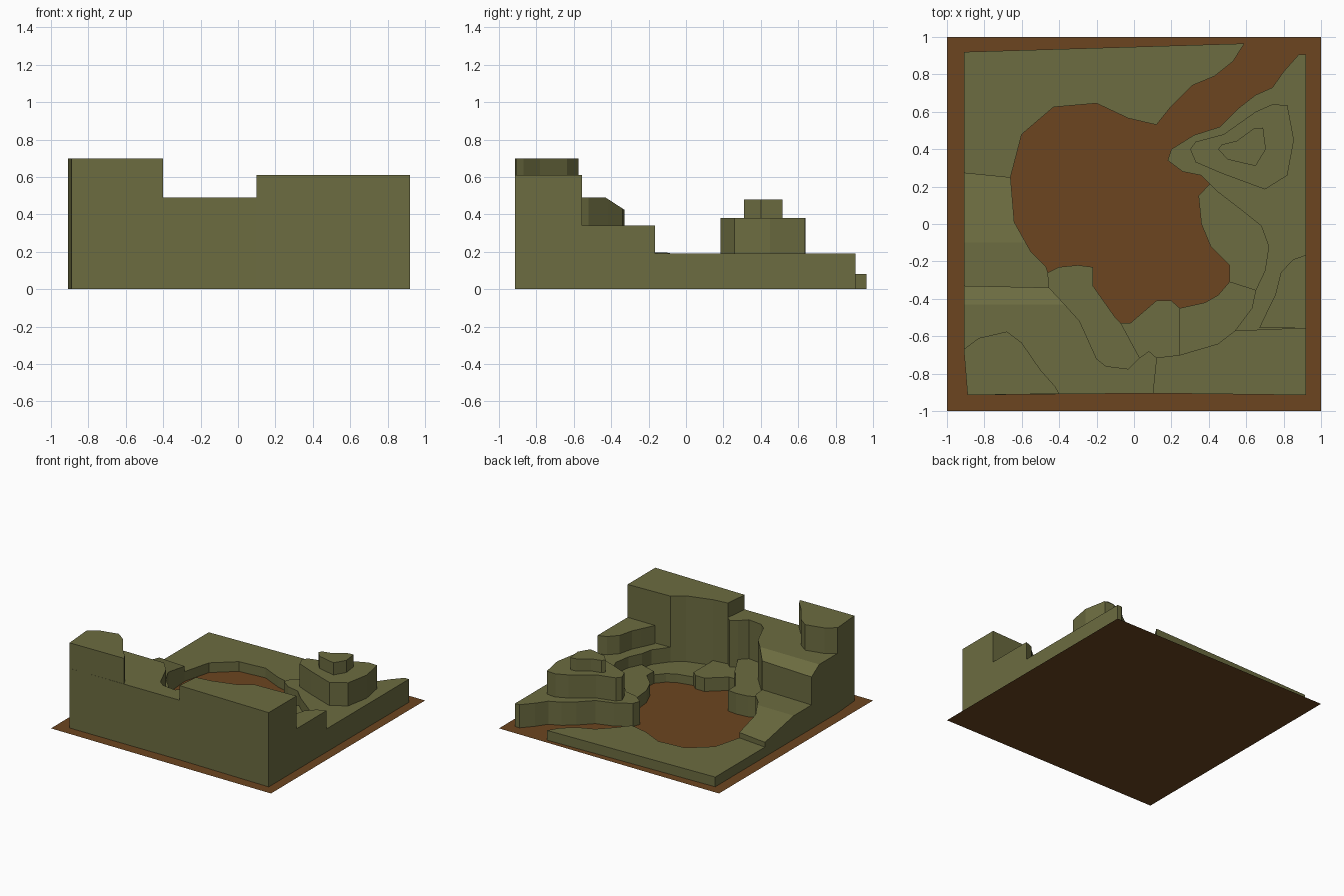
import bpy, bmesh


def material(name, rgb):
    m = bpy.data.materials.new(name)
    m.diffuse_color = (*rgb, 1)
    return m


GREEN = material("grass", (0.15, 0.15, 0.052))
BROWN = material("soil", (0.15, 0.06, 0.014))


def finish(name, bm, mat):
    bmesh.ops.recalc_face_normals(bm, faces=bm.faces)
    me = bpy.data.meshes.new(name)
    bm.to_mesh(me)
    bm.free()
    me.materials.append(mat)
    ob = bpy.data.objects.new(name, me)
    bpy.context.collection.objects.link(ob)
    return ob


def terrace(name, outline, top, bottom=0.0, ramp=None):
    """Extrude an outline; ramp=(y0, z0, y1, z1) tilts the top between y0 and y1."""
    bm = bmesh.new()
    lid = bm.faces.new([bm.verts.new((x, y, top)) for x, y in outline])
    lid.normal_update()
    if lid.normal.z < 0:
        lid.normal_flip()
    low = [bm.verts.new((v.co.x, v.co.y, bottom)) for v in lid.verts]
    high = list(lid.verts)
    n = len(high)
    for i in range(n):
        j = (i + 1) % n
        bm.faces.new((low[i], low[j], high[j], high[i]))
    if ramp:
        y0, z0, y1, z1 = ramp
        # cut the lid where the ramp ends, then tilt it
        for y in (y0, y1):
            bmesh.ops.bisect_plane(bm, geom=bm.verts[:] + bm.edges[:] + bm.faces[:],
                                   plane_co=(0, y, 0), plane_no=(0, 1, 0))
        for v in bm.verts:
            if v.co.z > top - 1e-4:
                t = min(1, max(0, (v.co.y - y0) / (y1 - y0)))
                v.co.z = z0 + (z1 - z0) * t
    # the lid is the only face that faces up, so normals resolve from it
    ob = finish(name, bm, GREEN)
    if sum(p.normal.z * p.area for p in ob.data.polygons) < 0:
        ob.data.flip_normals()
    return ob


# soil ground sheet
bm = bmesh.new()
bmesh.ops.create_grid(bm, x_segments=1, y_segments=1, size=1)
finish("ground_sheet", bm, BROWN)

# low bank behind the basin
terrace("back_bank", [(-.91, .92), (.59, .965), (.53, .87), (.43, .79), (.31, .74), (.2, .63),
                      (.12, .53), (-.03, .565), (-.2, .645), (-.43, .625), (-.6, .48),
                      (-.66, .25), (-.91, .275)], .08)

# gently rising bank on the left
terrace("left_ramp", [(-.91, .275), (-.66, .25), (-.64, .01), (-.55, -.15), (-.47, -.23),
                      (-.46, -.26), (-.455, -.34), (-.91, -.33)],
        .195, ramp=(.27, .12, -.1, .195))

# right-hand terrace with the gully edge
terrace("right_terrace", [(.92, .905), (.88, .905), (.8, .815), (.74, .73), (.65, .69), (.56, .62),
                          (.46, .52), (.32, .475), (.2, .4), (.18, .34), (.26, .28), (.36, .26),
                          (.405, .215), (.45, .17), (.58, .07), (.68, -.01), (.72, -.12),
                          (.7, -.25), (.65, -.355), (.63, -.45), (.54, -.57), (.92, -.555)], .19)

# stacked hill on the right terrace
terrace("hill", [(.3, .4), (.33, .44), (.48, .48), (.65, .6), (.74, .64), (.82, .635), (.855, .45),
                 (.82, .26), (.7, .185), (.47, .27), (.33, .33)], .38, .19)
terrace("hill_top", [(.45, .4), (.47, .425), (.55, .445), (.64, .51), (.69, .515), (.705, .4),
                     (.65, .31), (.5, .345)], .48, .38)

# raised step against the front right block
terrace("right_step", [(.92, -.165), (.85, -.19), (.785, -.26), (.755, -.38), (.72, -.45),
                       (.67, -.555), (.92, -.555)], .34, .19)

# shore shelves around the basin
terrace("right_shelf", [(.405, .215), (.345, .15), (.36, 0), (.41, -.12), (.51, -.22), (.51, -.31),
                        (.65, -.355), (.7, -.25), (.72, -.12), (.68, -.01), (.58, .07),
                        (.45, .17)], .1)
terrace("front_shelf", [(.51, -.31), (.45, -.38), (.38, -.42), (.245, -.45), (.245, -.7),
                        (.45, -.64), (.54, -.57), (.63, -.45), (.65, -.355)], .07)
terrace("middle_shelf", [(.245, -.45), (.2, -.41), (.12, -.41), (-.02, -.53), (-.07, -.53),
                         (.03, -.715), (.08, -.68), (.12, -.715), (.245, -.7)], .11)
terrace("left_shelf", [(-.46, -.26), (-.4, -.23), (-.3, -.22), (-.22, -.23), (-.22, -.33),
                       (-.1, -.5), (-.07, -.53), (.03, -.715), (-.03, -.775), (-.15, -.76),
                       (-.2, -.72), (-.29, -.52), (-.38, -.42), (-.455, -.34)], .17)

# high front blocks
terrace("front_left_block", [(-.91, -.33), (-.455, -.34), (-.38, -.42), (-.29, -.52), (-.2, -.72),
                             (-.15, -.76), (-.03, -.775), (.03, -.715), (.08, -.68),
                             (.12, -.715), (.1, -.905), (-.89, -.915), (-.91, -.67)],
        .49, ramp=(-.33, .425, -.43, .49))
terrace("front_right_block", [(.12, -.715), (.245, -.7), (.45, -.64), (.54, -.57), (.92, -.555),
                              (.92, -.915), (.1, -.905)], .61)
terrace("corner_tower", [(-.91, -.67), (-.83, -.61), (-.68, -.575), (-.6, -.635), (-.5, -.78),
                         (-.42, -.87), (-.4, -.908), (-.89, -.915)], .7, .49)
